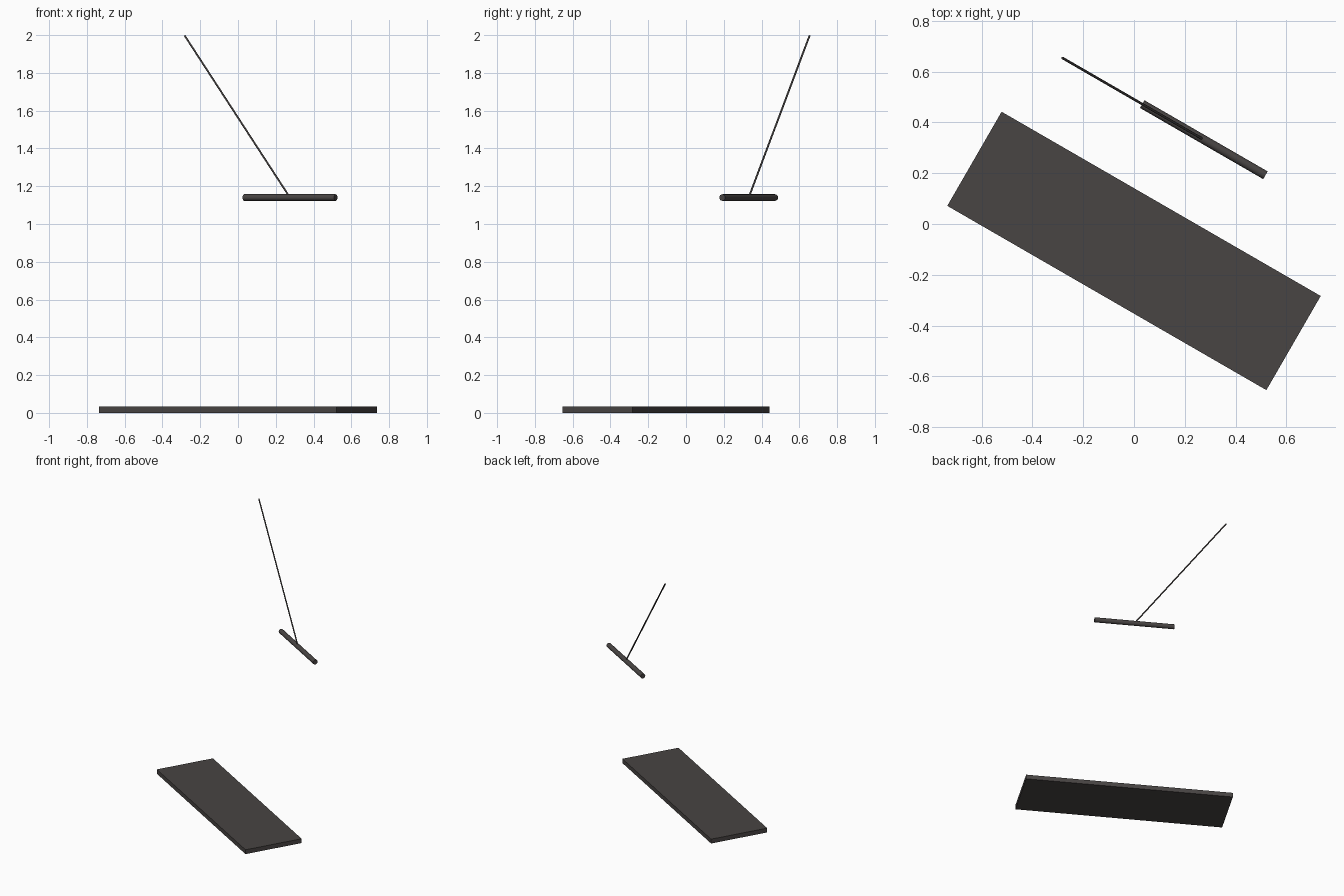
import bpy
import math
from mathutils import Vector

cube = bpy.data.objects.get("Cube")
if cube:
    bpy.data.objects.remove(cube, do_unlink=True)

# One dark warm grey for every part
grey = bpy.data.materials.new("dark_grey")
grey.use_nodes = True
colour = (0.065, 0.058, 0.056, 1)
grey.diffuse_color = colour
grey.node_tree.nodes["Principled BSDF"].inputs["Base Color"].default_value = colour

TURN = math.radians(-30)
ALONG = Vector((math.cos(TURN), math.sin(TURN), 0))


def finish(name):
    obj = bpy.context.object
    obj.name = name
    obj.data.materials.append(grey)
    return obj


def rod(name, start, end, radius, sides):
    """Cylinder running between two points."""
    axis = end - start
    bpy.ops.mesh.primitive_cylinder_add(
        vertices=sides, radius=radius, depth=axis.length,
        location=(start + end) / 2,
        rotation=axis.to_track_quat("Z", "Y").to_euler())
    obj = finish(name)
    bpy.ops.object.shade_smooth_by_angle(angle=math.radians(50))
    return obj


# Flat board on the ground
bpy.ops.mesh.primitive_cube_add(size=1, location=(0, -0.106, 0.0165),
                                rotation=(0, 0, TURN))
board = finish("board")
board.scale = (1.451, 0.428, 0.033)

# Handle bar, level with the long side of the board
centre = Vector((0.275, 0.332, 1.14))
rod("handle_bar", centre - ALONG * 0.28, centre + ALONG * 0.28, 0.0175, 16)

# Taut rope rising from the middle of the handle
rod("rope", centre, Vector((-0.282, 0.654, 1.997)), 0.005, 8)
